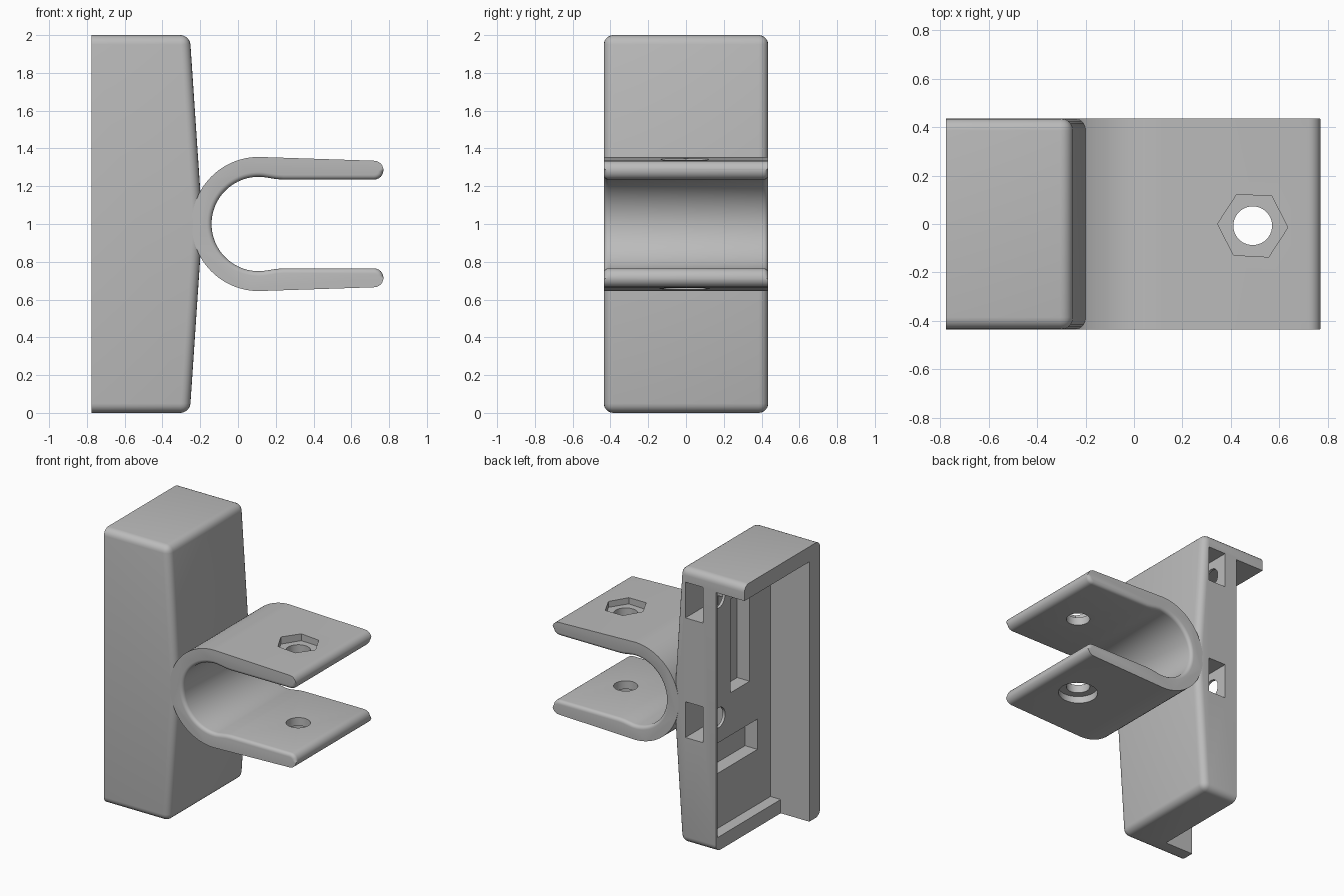
import bpy, bmesh
from math import sin, cos, pi, radians, hypot
from mathutils import Matrix, Vector

cube = bpy.data.objects.get("Cube")
if cube:
    bpy.data.objects.remove(cube)

grey = bpy.data.materials.new("plain_grey")
grey.use_nodes = True
COLOUR = (0.5, 0.5, 0.5, 1)
grey.diffuse_color = COLOUR
grey.node_tree.nodes["Principled BSDF"].inputs["Base Color"].default_value = COLOUR

HALF = 0.435          # half width in y
CX, CZ = 0.11, 1.0    # centre of the clamp ring


def make(name, bm):
    bmesh.ops.recalc_face_normals(bm, faces=bm.faces)
    mesh = bpy.data.meshes.new(name)
    bm.to_mesh(mesh)
    bm.free()
    mesh.materials.append(grey)
    ob = bpy.data.objects.new(name, mesh)
    bpy.context.collection.objects.link(ob)
    return ob


def prism(pts):
    """Extrude an (x, z) outline across the full width."""
    bm = bmesh.new()
    face = bm.faces.new([bm.verts.new((x, -HALF, z)) for x, z in pts])
    new = bmesh.ops.extrude_face_region(bm, geom=[face])["geom"]
    bmesh.ops.translate(bm, vec=(0, 2 * HALF, 0),
                        verts=[v for v in new if isinstance(v, bmesh.types.BMVert)])
    return bm


def box(x, y, z):
    bm = bmesh.new()
    bmesh.ops.create_cube(bm, size=1)
    for v in bm.verts:
        v.co = Vector([lo + (c + 0.5) * (hi - lo) for c, (lo, hi) in zip(v.co, (x, y, z))])
    return make("cutter", bm)


def rod(centre, radius, depth, sides=40, axis="Z", turn=0):
    bm = bmesh.new()
    rot = Matrix.Rotation(pi / 2, 4, "Y") if axis == "X" else Matrix.Rotation(turn, 4, "Z")
    bmesh.ops.create_cone(bm, cap_ends=True, segments=sides, radius1=radius, radius2=radius,
                          depth=depth, matrix=Matrix.Translation(centre) @ rot)
    return make("cutter", bm)


def carve(ob, cutters):
    """Subtract every cutter, then shade the result."""
    bpy.ops.object.select_all(action="DESELECT")
    bpy.context.view_layer.objects.active = ob
    ob.select_set(True)
    for c in cutters:
        c.hide_render = True
        mod = ob.modifiers.new("cut", "BOOLEAN")
        mod.operation, mod.solver, mod.object = "DIFFERENCE", "EXACT", c
        bpy.ops.object.modifier_apply(modifier=mod.name)
        bpy.data.objects.remove(c)
    bpy.ops.object.shade_smooth_by_angle(angle=radians(30))


def arc(cx, cz, r, start, end, n):
    angles = [radians(start + (end - start) * i / n) for i in range(n + 1)]
    return [(cx + r * cos(a), cz + r * sin(a)) for a in angles]


# Housing: tapered block, rounded everywhere except its open back and middle ridge
BACK = -0.775
bm = prism([(BACK, 0), (-0.255, 0), (-0.188, 1), (-0.255, 2), (BACK, 2)])
rounded = [e for e in bm.edges
           if not all(v.co.x < BACK + 0.01 for v in e.verts)
           and not all(abs(v.co.z - 1) < 0.01 for v in e.verts)]
bmesh.ops.bevel(bm, geom=rounded, offset=0.05, segments=5, profile=0.5,
                affect="EDGES", clamp_overlap=False)
housing = make("housing", bm)

FLOOR = -0.463
cuts = [
    box((-1, -0.545), (-0.31, 0.6), (-0.2, 1.89)),            # open side and bottom
    box((-1, FLOOR), (-0.31, HALF - 0.02), (0.1, 1.89)),      # back recess
    box((-0.6, FLOOR + 0.1), (-0.07, 0.15), (1.03, 1.71)),    # tall slot
    box((-0.6, FLOOR + 0.1), (-0.16, 0.32), (0.5, 0.72)),     # wide slot
]
for z in (0.9, 1.77):                                         # nut pockets and bolt holes
    cuts.append(box((-0.443, -0.3), (0.15, 0.6), (z - 0.13, z + 0.13)))
    cuts.append(rod((-0.45, 0.284, z), 0.072, 0.16, axis="X"))
carve(housing, cuts)

# Clamp: ring with two arms, upper half outline mirrored about its middle
upper = arc(CX, 0, 0.25, 180, 85, 24)
upper += [(0.17, 0.243), (0.2, 0.238), (0.24, 0.235)]
upper += arc(0.72, 0.285, 0.05, -90, 90, 12)
upper += arc(CX, 0, 0.355, 90, 180, 24)
outline = upper + [(x, -z) for x, z in reversed(upper)][1:-1]
bm = prism([(x, z + CZ) for x, z in outline])


def inner(v):
    x, z = v.co.x - CX, v.co.z - CZ
    return hypot(x, z) < 0.3 if x < 0 else abs(z) < 0.287


edges = [e for e in bm.edges
         if abs(e.verts[0].co.y - e.verts[1].co.y) < 0.01 and all(map(inner, e.verts))]
bmesh.ops.bevel(bm, geom=edges, offset=0.025, segments=4, profile=0.5,
                affect="EDGES", clamp_overlap=False)
clamp = make("clamp", bm)

BOLT = (0.49, -0.007)
carve(clamp, [
    rod((*BOLT, 1), 0.08, 2),                                     # bolt hole
    rod((*BOLT, 1.395), 0.145, 0.2, sides=6, turn=radians(27)),   # hex nut seat
    rod((*BOLT, 0.605), 0.133, 0.2),                              # bolt head seat
])
